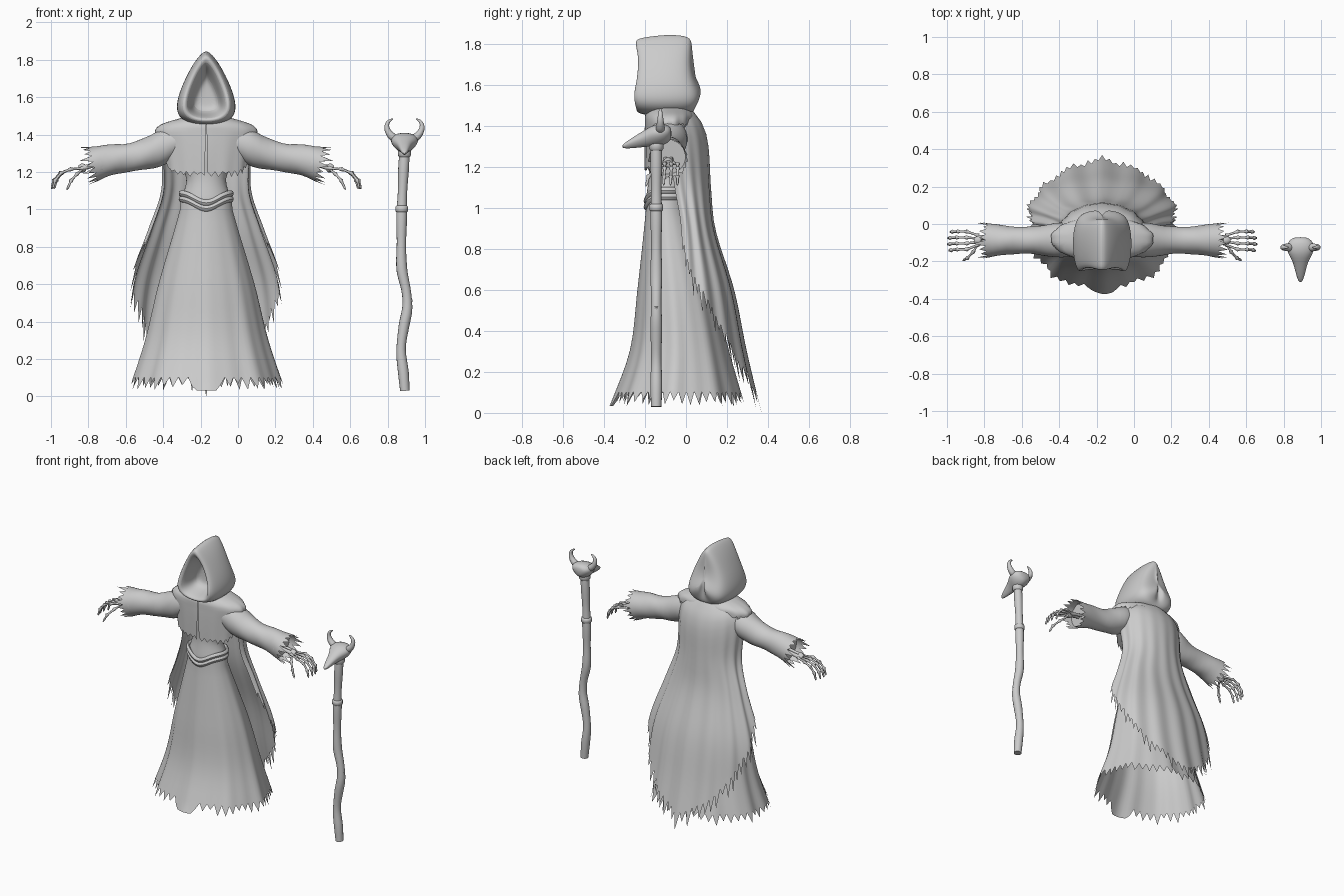
import bpy, bmesh, random
from math import sin, cos, pi, radians, degrees, exp
from mathutils import Vector

random.seed(4)
if "Cube" in bpy.data.objects:
    bpy.data.objects.remove(bpy.data.objects["Cube"])

CX = -0.17   # centre line of the figure

grey = bpy.data.materials.new("plain_grey")
grey.use_nodes = True
grey.diffuse_color = (0.6, 0.6, 0.6, 1)
grey.node_tree.nodes["Principled BSDF"].inputs["Base Color"].default_value = (0.6, 0.6, 0.6, 1)


def interp(table, v):
    """Smooth interpolation of a table whose rows are (key, values...)."""
    table = sorted(table)
    v = min(max(v, table[0][0]), table[-1][0])
    k = 0
    while k < len(table) - 2 and v > table[k + 1][0]:
        k += 1
    a, b = table[k], table[k + 1]
    p, q = table[max(k - 1, 0)], table[min(k + 2, len(table) - 1)]
    h = b[0] - a[0]
    t = (v - a[0]) / h
    out = []
    for c in range(1, len(a)):
        m0 = (b[c] - p[c]) / (b[0] - p[0]) * h
        m1 = (q[c] - a[c]) / (q[0] - a[0]) * h
        out.append((2*t**3 - 3*t*t + 1) * a[c] + (t**3 - 2*t*t + t) * m0
                   + (3*t*t - 2*t**3) * b[c] + (t**3 - t*t) * m1)
    return out


def skin(name, rows, closed=True, caps=False, subdiv=0):
    """Quads between rows of points, optionally closed round and capped."""
    bm = bmesh.new()
    grid = [[bm.verts.new(p) for p in row] for row in rows]
    n = len(grid[0])
    for r0, r1 in zip(grid, grid[1:]):
        for i in range(n if closed else n - 1):
            j = (i + 1) % n
            bm.faces.new((r0[i], r0[j], r1[j], r1[i]))
    if caps:
        bm.faces.new(grid[0])
        bm.faces.new(grid[-1])
    bmesh.ops.recalc_face_normals(bm, faces=bm.faces)
    mesh = bpy.data.meshes.new(name)
    bm.to_mesh(mesh)
    bm.free()
    mesh.materials.append(grey)
    obj = bpy.data.objects.new(name, mesh)
    bpy.context.collection.objects.link(obj)
    if subdiv:
        obj.modifiers.new("smooth", "SUBSURF").levels = subdiv
        obj.modifiers["smooth"].render_levels = subdiv
    bpy.ops.object.select_all(action="DESELECT")
    obj.select_set(True)
    bpy.context.view_layer.objects.active = obj
    bpy.ops.object.shade_smooth_by_angle(angle=radians(50))
    return obj


def cloth(name, sections, top, hem, teeth=0, a0=0, a1=360, cols=96, rows=16, fold=None, slit=0):
    """Draped sheet; sections are (z, x radius, y radius, y centre), angle 0 is the front."""
    closed = a1 - a0 == 360 and not slit
    angles = [a0 + (a1 - a0) * i / (cols if closed else cols - 1) for i in range(cols)]
    tips = [teeth(a) * (i % 2) if teeth else 0 for i, a in enumerate(angles)]
    grid = []
    for r in range(rows + 1):
        line = []
        for a, tip in zip(angles, tips):
            end = hem(a)
            z = top + (end - top) * min(r / (rows - 1), 1)
            if r == rows:
                z = max(end - tip - 0.002, 0)
            rx, ry, yc = interp(sections, z)
            t = radians(a + slit * (1 - a / 180) * r / rows)
            s = 1 + (fold(t, r / rows) if fold else 0)
            line.append((CX + rx * s * sin(t), yc - ry * s * cos(t), z))
        grid.append(line)
    return skin(name, grid, closed)


def tube(name, path, radii, sides=12, subdiv=0):
    """Capped round tube along a path."""
    pts = [Vector(p) for p in path]
    rows = []
    for i, p in enumerate(pts):
        d = (pts[min(i + 1, len(pts) - 1)] - pts[max(i - 1, 0)]).normalized()
        u = d.cross(Vector((0.1, 1, 0.2))).normalized()
        w = d.cross(u)
        rows.append([p + radii[i] * (u * cos(2*pi*k/sides) + w * sin(2*pi*k/sides)) for k in range(sides)])
    return skin(name, rows, True, True, subdiv)


# Robe skirt with a ragged hem and a flat front panel
cloth("skirt", [(1.06, .135, .1, -.095), (1.0, .14, .1, -.095), (.6, .255, .185, -.05),
                (.3, .325, .24, -.03), (.03, .41, .325, -.04)],
      1.06, lambda a: .035 if min(a, 360 - a) < 9 else .105,
      lambda a: 0 if min(a, 360 - a) < 9 else random.uniform(.03, .07),
      fold=lambda t, v: .025 * v * sin(9 * t + .8) + .012 * v * cos(17 * t))

# Torso
cloth("torso", [(1.48, .07, .06, -.09), (1.42, .19, .09, -.09), (1.3, .18, .1, -.09),
                (1.17, .107, .085, -.095), (1.05, .135, .1, -.095)],
      1.48, lambda a: 1.05, cols=40)

# Two belt cords that dip at the front
for name, lift in (("lower_belt", 0), ("upper_belt", .03)):
    rows = []
    for k in range(9):
        ring = []
        for i in range(48):
            t = 2 * pi * i / 48
            dip = .05 * exp(-(min(t, 2*pi - t) / .6) ** 2)
            out = .012 * cos(2*pi*k/8)
            ring.append((CX + (.135 + out) * sin(t), -.095 - (.1 + out) * cos(t),
                         1.055 + lift - dip + .017 * sin(2*pi*k/8)))
        rows.append(ring)
    skin(name, rows)

# Cape hanging down the back, hem rising towards the sides
cape_hem = [(0, .1), (30, .25), (45, .38), (60, .51), (75, .63), (90, .75), (102, .95)]
cloth("cape", [(1.48, .12, .12, -.09), (1.43, .21, .14, -.07), (1.33, .235, .165, -.06),
               (1.1, .235, .15, -.03), (.9, .3, .14, 0), (.6, .405, .22, .01),
               (.3, .44, .28, .01), (0, .46, .35, .01)],
      1.48, lambda a: interp(cape_hem, abs(a - 180))[0],
      lambda a: .1 if abs(a - 180) < 3 else random.uniform(.05, .13),
      80, 280, 83, 24, lambda t, v: .025 * min(1, 2 * v) * cos(16 * t))

# Shoulder mantle, split at the front
mantle_hem = [(0, 1.2), (55, 1.22), (72, 1.28), (90, 1.40), (180, 1.40)]
cloth("mantle", [(1.5, .09, .09, -.08), (1.47, .2, .11, -.08), (1.45, .25, .12, -.08),
                 (1.42, .275, .12, -.08), (1.35, .255, .122, -.08), (1.25, .235, .122, -.08),
                 (1.15, .225, .12, -.08)],
      1.5, lambda a: interp(mantle_hem, min(a, 360 - a))[0],
      lambda a: random.uniform(.005, .035), cols=72, rows=14, slit=2,
      fold=lambda t, v: .015 * v * cos(14 * t))

# Hood: pointed arch loops from the face recess, over the rim, to the back
half = [(0, 0), (.6, .03), (.92, .12), (1, .25), (.9, .43), (.7, .62), (.45, .81), (.2, .94), (0, 1)]
arch = half + [(-x, z) for x, z in half[-2:0:-1]]
hood_loops = [   # y, half width, bottom, top, bulge
    (-.11, .03, 1.56, 1.66, 0), (-.12, .07, 1.52, 1.71, 0), (-.19, .085, 1.50, 1.755, 0),
    (-.235, .105, 1.485, 1.79, -.02), (-.235, .13, 1.465, 1.83, -.025), (-.2, .152, 1.45, 1.84, -.015),
    (-.1, .166, 1.445, 1.855, 0), (-.01, .15, 1.45, 1.85, .03), (.02, .11, 1.46, 1.835, .045),
    (.028, .05, 1.49, 1.81, .05), (.03, .015, 1.53, 1.77, .05)]
skin("hood", [[(CX + w * x, y + b * (exp(-((z - .22) / .2) ** 2) + .5 * (z > .9) * (b < 0)), lo + (hi - lo) * z)
               for x, z in arch] for y, w, lo, hi, b in hood_loops], True, True, 2)

# Sleeves and skeletal hands, mirrored about the centre line
sleeve = [(.15, 1.365, .09), (.23, 1.335, .1), (.32, 1.3, .086), (.41, 1.278, .076),
          (.52, 1.262, .084), (.62, 1.235, .1), (.72, 1.215, .115)]
for side, label in ((1, "left"), (-1, "right")):
    def at(d, y, z):
        return (CX + side * d, y, z)
    rows = []
    ends = [(.6 + .025 * cos(2*pi*i/36), (i % 2) * random.uniform(.02, .07)) for i in range(36)]
    for r in range(15):
        ring = []
        for i, (end, tip) in enumerate(ends):
            d = .15 + (end - .15) * min(r / 13, 1) + (tip if r == 14 else 0)
            z, rad = interp(sleeve, d)
            t = 2 * pi * i / 36
            rad *= 1 + .02 * sin(3 * t + 40 * d)
            ring.append(at(d, -.087 + .93 * rad * sin(t), z + rad * cos(t)))
        rows.append(ring)
    skin(label + "_sleeve", rows)
    tube(label + "_sleeve_lining", [at(.45, -.087, 1.265), at(.57, -.087, 1.25)], [.06, .085], 20)
    for k, y in enumerate((-.1, -.072)):
        tube(f"{label}_forearm_bone_{k}", [at(.5, y, 1.25), at(.6, y, 1.235), at(.66, y, 1.222)],
             [.012, .01, .015], 8)
    tube(label + "_wrist", [at(.645, -.087, 1.225), at(.66, -.087, 1.222), at(.68, -.087, 1.216)],
         [.018, .026, .018], 10)
    # Four fingers and a thumb, each a chain of bones with knuckles
    chains = [[(.66, -.085 + (y + .085) * .5, 1.22), (.725, y, 1.215), (.725 + .055 * s, y, 1.195),
               (.725 + .09 * s, y * 1.03, 1.155), (.725 + .103 * s, y * 1.05, 1.11)]
              for y, s in ((-.04, .85), (-.072, .98), (-.104, 1), (-.136, .92))]
    chains.append([(.66, -.1, 1.215), (.69, -.15, 1.19), (.722, -.183, 1.155), (.745, -.195, 1.105)])
    for k, chain in enumerate(chains):
        path, radii = [], []
        for a, b in zip(chain, chain[1:]):
            for f, r in ((0, .0115), (.25, .0065), (.75, .0065)):
                path.append(at(*Vector(a).lerp(Vector(b), f)))
                radii.append(r)
        tube(f"{label}_finger_{k}", path + [at(*chain[-1])], radii + [.002], 8)

# Crooked staff with a collar and a branch stub
SX, SY = .89, -.145
bends = [(.03, .892), (.12, .885), (.25, .872), (.38, .888), (.47, .905), (.56, .9),
         (.68, .876), (.85, .874), (1.0, .876), (1.15, .882), (1.31, .89)]
heights = [.03 + 1.28 * k / 40 for k in range(41)]
tube("staff", [(interp(bends, z)[0], SY, z) for z in heights],
     [.027 - .002 * cos(z * 23) for z in heights], 14)
tube("staff_collar", [(.876, SY, z) for z in (.985, .99, 1.015, 1.02)], [.028, .034, .034, .028], 16)
tube("staff_stub", [(.9, SY, .48), (.92, SY, .51), (.928, SY, .52)], [.018, .013, .008], 8)
tube("staff_cap", [(SX, SY, z) for z in (1.28, 1.29, 1.31, 1.33)], [.028, .036, .036, .03], 16)

# Beaked skull on the staff head
skull = [(-.07, .03, .022, 1.365), (-.085, .06, .045, 1.362), (-.125, .077, .056, 1.357),
         (-.165, .062, .053, 1.352), (-.2, .04, .042, 1.34), (-.25, .028, .03, 1.322),
         (-.295, .016, .016, 1.306), (-.312, .006, .006, 1.3)]
skin("staff_skull", [[(SX + rx * sin(t) * (1 + .3 * cos(t)), y, zc + rz * cos(t))
                      for t in (2*pi*i/16 for i in range(16))] for y, rx, rz, zc in skull], True, True, 1)
for side, label in ((1, "left"), (-1, "right")):
    horn = [(.045, 1.375), (.075, 1.395), (.094, 1.425), (.096, 1.455), (.082, 1.476), (.06, 1.485)]
    tube(label + "_horn", [(SX + side * x, -.125, z) for x, z in horn],
         [.026, .022, .017, .013, .009, .003], 10, 1)
